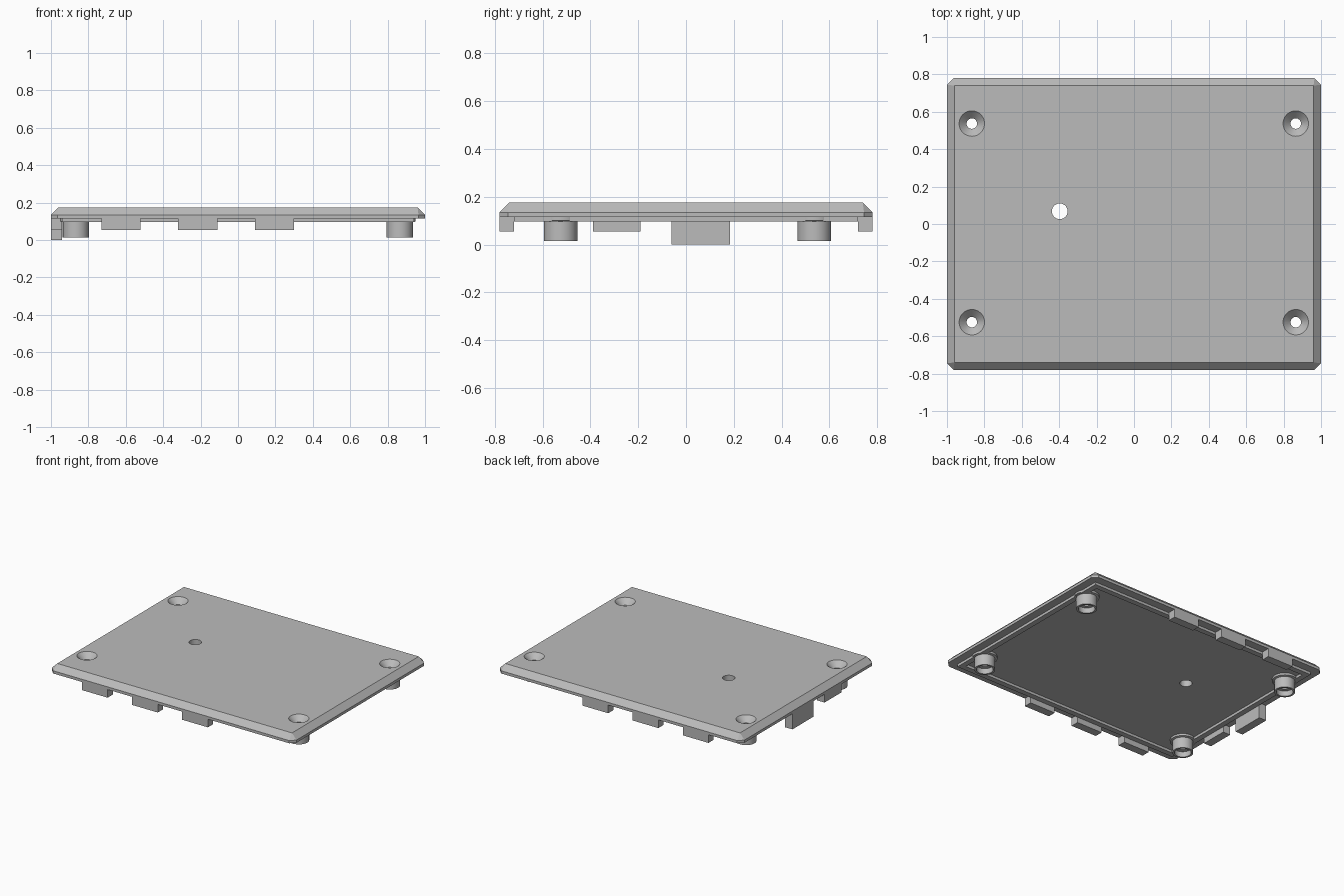
import bpy, bmesh, math

if "Cube" in bpy.data.objects:
    bpy.data.objects.remove(bpy.data.objects["Cube"])

grey = bpy.data.materials.new("plain_grey")
grey.diffuse_color = (0.5, 0.5, 0.5, 1)
grey.use_nodes = True
grey.node_tree.nodes["Principled BSDF"].inputs["Base Color"].default_value = grey.diffuse_color


def finish(name, bm):
    bmesh.ops.remove_doubles(bm, verts=bm.verts, dist=1e-5)
    bmesh.ops.recalc_face_normals(bm, faces=bm.faces)
    mesh = bpy.data.meshes.new(name)
    bm.to_mesh(mesh)
    bm.free()
    mesh.materials.append(grey)
    obj = bpy.data.objects.new(name, mesh)
    bpy.context.collection.objects.link(obj)
    return obj


def smooth(obj):
    bpy.ops.object.select_all(action='DESELECT')
    obj.select_set(True)
    bpy.context.view_layer.objects.active = obj
    bpy.ops.object.shade_smooth_by_angle(angle=math.radians(30))


def box(name, x0, x1, y0, y1, z0, z1):
    bm = bmesh.new()
    bmesh.ops.create_cube(bm, size=1)
    for v in bm.verts:
        v.co = ((x0 + x1) / 2 + v.co.x * (x1 - x0),
                (y0 + y1) / 2 + v.co.y * (y1 - y0),
                (z0 + z1) / 2 + v.co.z * (z1 - z0))
    return finish(name, bm)


def lathe(name, x, y, profile, closed=False, n=48):
    """Spin an (r, z) profile; an open profile gets end caps."""
    bm = bmesh.new()
    rings = [[bm.verts.new((x + r * math.cos(2 * math.pi * i / n),
                            y + r * math.sin(2 * math.pi * i / n), z))
              for i in range(n)] for r, z in profile]
    pairs = list(zip(rings, rings[1:]))
    if closed:
        pairs.append((rings[-1], rings[0]))
    else:
        bm.faces.new(rings[0])
        bm.faces.new(rings[-1])
    for a, b in pairs:
        for i in range(n):
            j = (i + 1) % n
            bm.faces.new((a[i], a[j], b[j], b[i]))
    return finish(name, bm)


def cut(target, cutter):
    cutter.hide_render = True
    cutter.hide_set(True)
    mod = target.modifiers.new("hole", 'BOOLEAN')
    mod.operation = 'DIFFERENCE'
    mod.object = cutter
    mod.solver = 'EXACT'


HX, HY = 1.0, 0.78
Z_UNDER, Z_EDGE, Z_TOP = 0.115, 0.135, 0.175

# Cover plate: clipped corners below, sloping in to a square-cornered top
bm = bmesh.new()


def ring(inset, clip, z):
    x, y = HX - inset, HY - inset
    pts = [(x, y - clip), (x - clip, y), (clip - x, y), (-x, y - clip),
           (-x, clip - y), (clip - x, -y), (x - clip, -y), (x, clip - y)]
    return [bm.verts.new((px, py, z)) for px, py in pts]


low, edge = ring(0, 0.035, Z_UNDER), ring(0, 0.035, Z_EDGE)
t = [bm.verts.new((sx * (HX - 0.04), sy * (HY - 0.04), Z_TOP))
     for sx, sy in ((1, 1), (-1, 1), (-1, -1), (1, -1))]
bm.faces.new(low)
bm.faces.new(t)
for i in range(8):
    j = (i + 1) % 8
    bm.faces.new((low[i], low[j], edge[j], edge[i]))
for k in range(4):
    a, b, c = edge[2 * k], edge[2 * k + 1], edge[(2 * k + 2) % 8]
    bm.faces.new((a, b, t[k]))
    bm.faces.new((b, c, t[(k + 1) % 4], t[k]))
plate = finish("cover_plate", bm)

# Locating ridge around the underside
bm = bmesh.new()
loops = []
for inset, z in ((0.06, 0.116), (0.06, 0.096), (0.10, 0.096), (0.10, 0.116)):
    x, y = HX - inset, HY - inset
    loops.append([bm.verts.new((sx * x, sy * y, z))
                  for sx, sy in ((1, 1), (-1, 1), (-1, -1), (1, -1))])
for k in range(4):
    a, b = loops[k], loops[(k + 1) % 4]
    for i in range(4):
        j = (i + 1) % 4
        bm.faces.new((a[i], a[j], b[j], b[i]))
finish("locating_ridge", bm)

# Edge tabs on the front and back
for x0 in (-0.73, -0.32, 0.09):
    box("front_tab", x0, x0 + 0.21, -HY, -HY + 0.06, 0.055, Z_UNDER)
    box("back_tab", x0, x0 + 0.21, HY - 0.06, HY, 0.055, Z_UNDER)

# Left side tabs: a short one and a deep one
box("left_tab", -HX, -HX + 0.06, -0.39, -0.19, 0.055, Z_UNDER)
box("left_deep_tab", -HX, -HX + 0.06, -0.06, 0.185, 0.0, Z_UNDER)

# Screw posts with hollow ends, and countersunk holes through the plate
for x in (-0.867, 0.865):
    for y in (-0.525, 0.537):
        post = lathe("screw_post", x, y,
                     [(0.085, 0.116), (0.085, 0.1), (0.07, 0.096), (0.07, 0.015),
                      (0.056, 0.015), (0.056, 0.055), (0.028, 0.055),
                      (0.028, 0.116)], closed=True)
        smooth(post)
        cut(plate, lathe("countersink_cutter", x, y,
                         [(0.028, 0.1), (0.028, 0.135), (0.068, Z_TOP),
                          (0.068, 0.2)]))

# Round hole through the plate
cut(plate, lathe("round_hole_cutter", -0.397, 0.068, [(0.042, 0.05), (0.042, 0.25)]))
smooth(plate)
